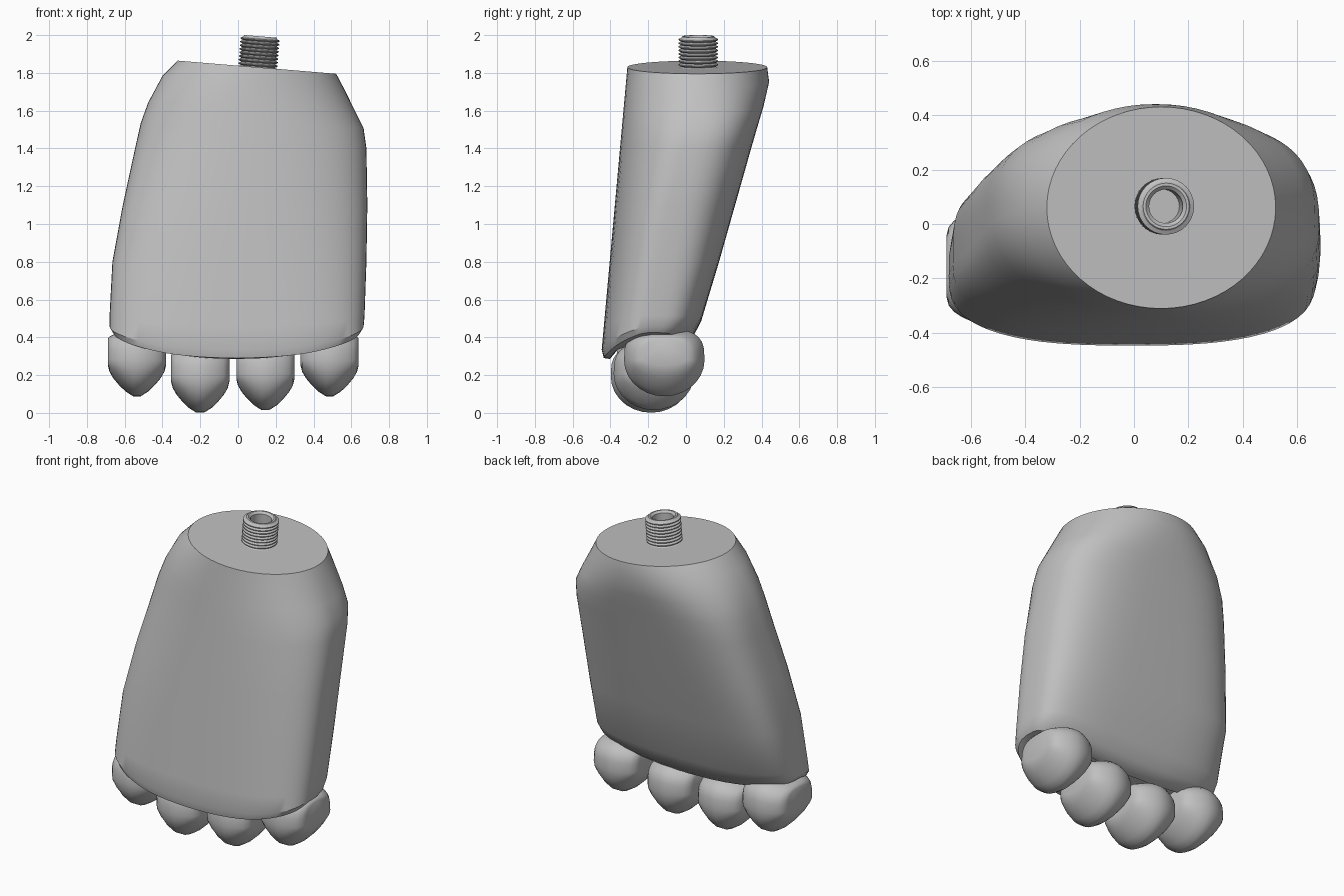
import bpy, bmesh
from math import cos, sin, pi, radians
from mathutils import Matrix, Vector

if "Cube" in bpy.data.objects:
    bpy.data.objects.remove(bpy.data.objects["Cube"])

grey = bpy.data.materials.new("plain_grey")
grey.use_nodes = True
shade = (0.53, 0.53, 0.53, 1)
grey.diffuse_color = shade
grey.node_tree.nodes["Principled BSDF"].inputs["Base Color"].default_value = shade


def loft(name, rings, angle=30, close=False):
    """Skin a list of equal-sized rings; cap the ends or join them in a loop."""
    bm = bmesh.new()
    rows = [[bm.verts.new(p) for p in ring] for ring in rings]
    n = len(rows[0])
    pairs = list(zip(rows, rows[1:]))
    if close:
        pairs.append((rows[-1], rows[0]))
    for a, b in pairs:
        for i in range(n):
            j = (i + 1) % n
            bm.faces.new((a[i], a[j], b[j], b[i]))
    if not close:
        bm.faces.new(rows[0])
        bm.faces.new(rows[-1])
    bmesh.ops.recalc_face_normals(bm, faces=bm.faces)
    mesh = bpy.data.meshes.new(name)
    bm.to_mesh(mesh)
    bm.free()
    mesh.materials.append(grey)
    obj = bpy.data.objects.new(name, mesh)
    bpy.context.collection.objects.link(obj)
    bpy.ops.object.select_all(action="DESELECT")
    obj.select_set(True)
    bpy.context.view_layer.objects.active = obj
    bpy.ops.object.shade_smooth_by_angle(angle=radians(angle))
    return obj


# Palm: superelliptic sections whose corners differ front, back left and back right
SIDES = 64
TILT = -0.083


def section(z, x0, x1, back, mid, n_front, n_plus, n_minus, sag, inset=0):
    front = -0.445 + (z - 0.35) * 0.091
    cx, half = (x0 + x1) / 2, (x1 - x0) / 2
    ring = []
    for i in range(SIDES):
        t = 2 * pi * i / SIDES
        c, s = cos(t), sin(t)
        n = n_front if s < 0 else n_plus if c > 0 else n_minus
        u = abs(c) ** (2 / n) * (1 if c > 0 else -1)
        v = abs(s) ** (2 / n)
        depth = (back - mid) if s > 0 else (front - mid)
        x = cx + u * (half - inset)
        y = mid + v * (depth - inset * (1 if s > 0 else -1))
        # the top plane leans, the lower rim sags toward the front middle
        lean = TILT * (x - 0.1) * min(1, max(0, (z - 1.4) / 0.43))
        rim = sag * (0.075 * u * u + 0.06 * max(0, min(1, (y + 0.42) / 0.2)))
        ring.append((x, y, z + lean + rim))
    return ring


palm_sections = [
    (0.28, -0.675, 0.655, -0.01, -0.2, 2.7, 4, 3.5, 1, 0.05),
    (0.29, -0.675, 0.66, 0.0, -0.2, 2.7, 4, 3.5, 1, 0.015),
    (0.335, -0.68, 0.665, 0.03, -0.2, 2.7, 4, 3.5, 0.9),
    (0.46, -0.68, 0.67, 0.08, -0.19, 2.65, 4, 3.7, 0.4),
    (0.8, -0.665, 0.68, 0.175, -0.15, 2.45, 3.5, 4.3, 0),
    (1.1, -0.61, 0.685, 0.26, -0.1, 2.25, 3.2, 3.9, 0),
    (1.4, -0.545, 0.68, 0.345, -0.02, 2.15, 3, 3.3, 0),
    (1.52, -0.515, 0.665, 0.38, 0.01, 2.1, 2.9, 3, 0),
    (1.62, -0.475, 0.62, 0.41, 0.03, 2.1, 2.6, 2.6, 0),
    (1.75, -0.40, 0.56, 0.44, 0.05, 2.05, 2.1, 2.1, 0),
    (1.83, -0.32, 0.52, 0.43, 0.06, 2, 2, 2, 0),
]
loft("palm", [section(*s) for s in palm_sections])

# Finger stubs: keeled rounded shapes, tapering below and boxy where they enter the palm
lens = [(0.154, 0.03), (0.145, 0.065), (0.125, 0.1), (0.095, 0.137), (0.06, 0.172), (0.02, 0.198)]
lens += [(-w, r) for w, r in reversed(lens)]


def finger(name, x, y, z):
    rings = []
    for w, r in lens:
        spread = 0.214 * (r / 0.2) ** 0.35
        ring = []
        for i in range(28):
            t = 2 * pi * i / 28
            c, up = cos(t), sin(t)
            if up > 0:
                c = abs(c) ** 0.65 * (1 if c > 0 else -1)
                lift = (r * 0.3 + 0.105) * up ** 0.65
            else:
                lift = r * up * 0.97
            ring.append((x + w, y + spread * c, z + lift))
        rings.append(ring)
    return loft(name, rings, 60)


finger("finger_outer_right", -0.535, -0.155, 0.28)
finger("finger_inner_right", -0.2, -0.185, 0.193)
finger("finger_inner_left", 0.145, -0.17, 0.207)
finger("finger_outer_left", 0.485, -0.115, 0.28)

# Threaded hollow stud, square to the leaning top
profile = [(0.062, -0.01), (0.105, -0.01), (0.105, 0.006)]
for k in range(8):
    h = 0.012 + k * 0.019
    profile += [(0.09, h), (0.104, h + 0.007), (0.104, h + 0.012), (0.09, h + 0.019)]
profile += [(0.085, 0.172), (0.075, 0.172), (0.062, 0.16)]
place = Matrix.Translation((0.104, 0.065, 1.822)) @ Matrix.Rotation(-TILT, 4, "Y")
stud = [[place @ Vector((r * cos(2 * pi * i / 32), r * sin(2 * pi * i / 32), h))
         for i in range(32)] for r, h in profile]
loft("threaded_stud", stud, 30, close=True)
